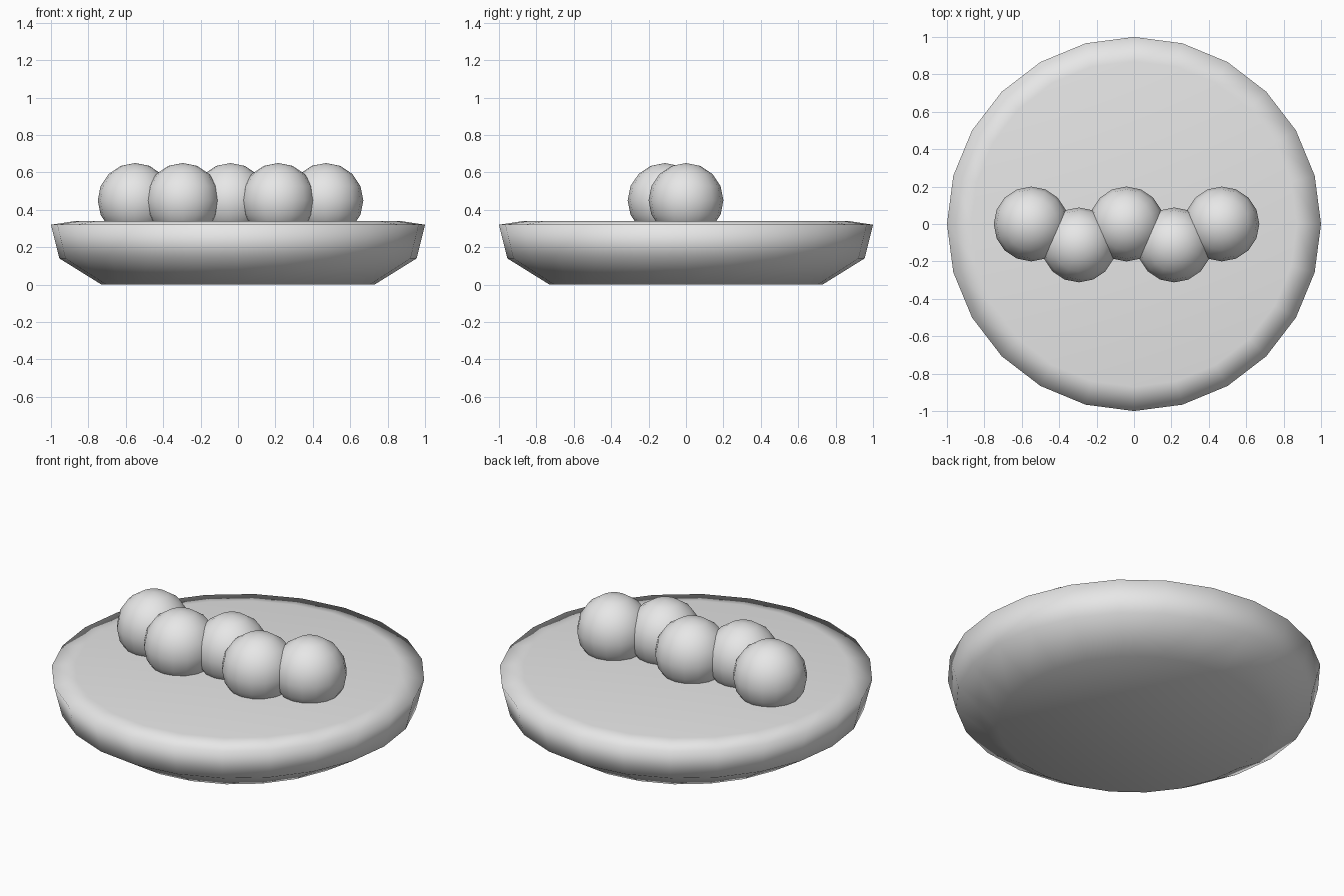
import bpy, bmesh
from math import sin, cos, tau

cube = bpy.data.objects.get("Cube")
if cube:
    bpy.data.objects.remove(cube, do_unlink=True)

# Single plain material
grey = bpy.data.materials.new("light_grey")
grey.use_nodes = True
COLOUR = (0.8, 0.8, 0.8, 1)
grey.diffuse_color = COLOUR
grey.node_tree.nodes["Principled BSDF"].inputs["Base Color"].default_value = COLOUR


def finish(name, bm, location=(0, 0, 0)):
    """Turn a bmesh into a smooth shaded object."""
    bmesh.ops.recalc_face_normals(bm, faces=bm.faces[:])
    for face in bm.faces:
        face.smooth = True
    mesh = bpy.data.meshes.new(name)
    bm.to_mesh(mesh)
    bm.free()
    mesh.materials.append(grey)
    obj = bpy.data.objects.new(name, mesh)
    obj.location = location
    bpy.context.collection.objects.link(obj)
    return obj


def lathe(name, profile, sides):
    """Spin (radius, height) points around z and cap both ends."""
    bm = bmesh.new()
    rings = [[bm.verts.new((r * cos(tau * i / sides), r * sin(tau * i / sides), z))
              for i in range(sides)] for r, z in profile]
    for low, high in zip(rings, rings[1:]):
        for i in range(sides):
            j = (i + 1) % sides
            bm.faces.new((low[i], low[j], high[j], high[i]))
    bm.faces.new(rings[0][::-1])
    bm.faces.new(rings[-1])
    return finish(name, bm)


# Shallow round base with sloped underside and a softly raised flat top
lathe("round_base", [(0.73, 0), (0.955, 0.14), (1.0, 0.32), (0.87, 0.34)], 24)

# Zigzag row of five overlapping balls, partly sunk into the base
for n in range(5):
    bm = bmesh.new()
    bmesh.ops.create_uvsphere(bm, u_segments=16, v_segments=8, radius=0.2)
    finish(f"ball_{n + 1}", bm, (-0.55 + 0.255 * n, -0.112 * (n % 2), 0.45))
